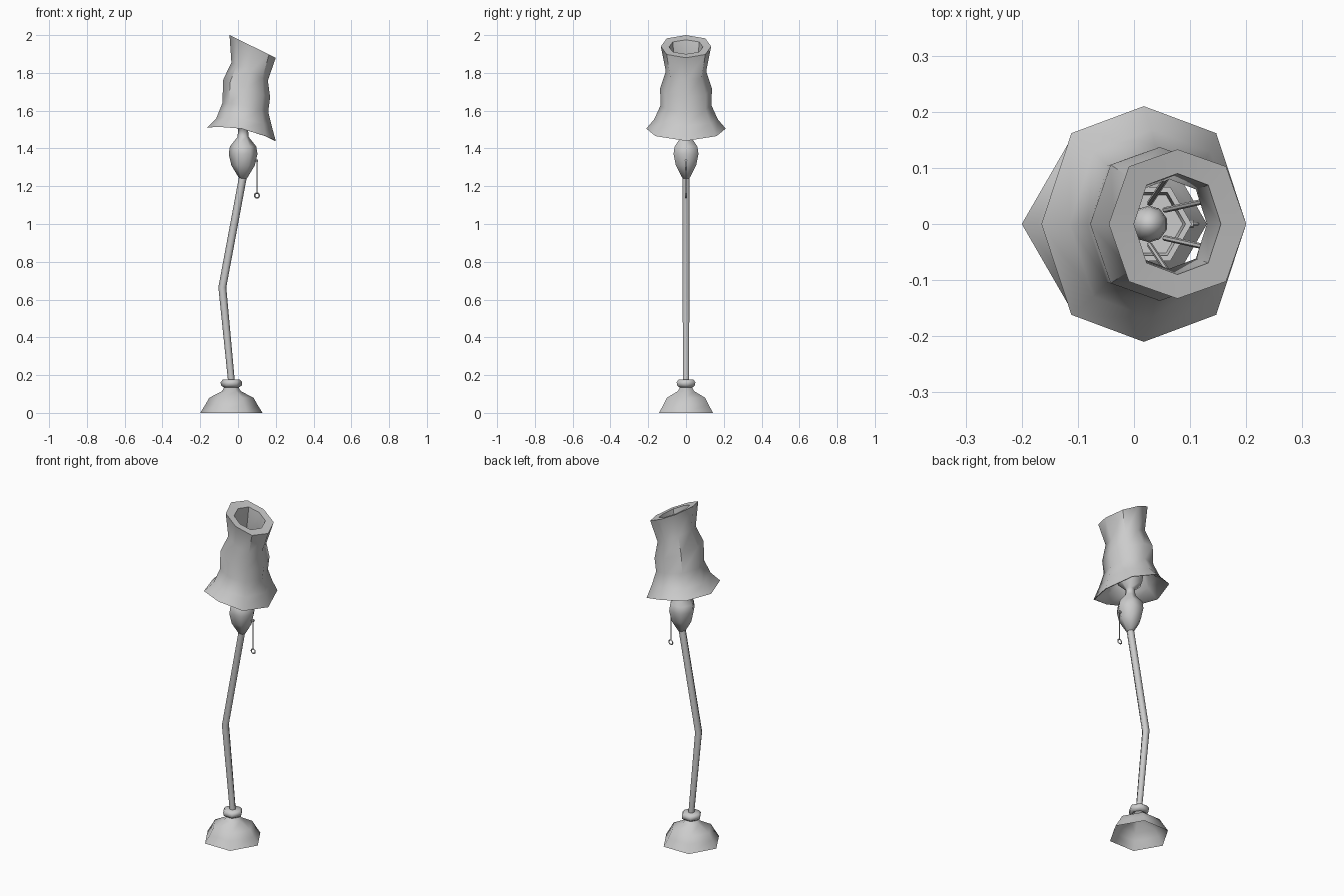
import bpy, bmesh, math
from mathutils import Vector

if "Cube" in bpy.data.objects:
    bpy.data.objects.remove(bpy.data.objects["Cube"])


def finish(name, bm, angle=35):
    bmesh.ops.recalc_face_normals(bm, faces=bm.faces)
    me = bpy.data.meshes.new(name)
    bm.to_mesh(me)
    bm.free()
    ob = bpy.data.objects.new(name, me)
    bpy.context.collection.objects.link(ob)
    bpy.ops.object.select_all(action='DESELECT')
    ob.select_set(True)
    bpy.context.view_layer.objects.active = ob
    bpy.ops.object.shade_smooth_by_angle(angle=math.radians(angle))
    return ob


def loft(name, rings, closed=False, caps=(False, False), angle=35):
    """Skin a list of point rings into one surface."""
    bm = bmesh.new()
    vs = [[bm.verts.new(p) for p in r] for r in rings]
    n = len(vs[0])
    pairs = list(zip(vs, vs[1:])) + ([(vs[-1], vs[0])] if closed else [])
    for a, b in pairs:
        for i in range(n):
            j = (i + 1) % n
            bm.faces.new((a[i], a[j], b[j], b[i]))
    if caps[0]:
        bm.faces.new(vs[0])
    if caps[1]:
        bm.faces.new(vs[-1])
    return finish(name, bm, angle)


def hexring(cx, z, r, n=6):
    return [(cx + r * math.cos(2 * math.pi * i / n),
             r * math.sin(2 * math.pi * i / n), z) for i in range(n)]


def shade_ring(xl, zl, xr, zr, hy, sag=0.0):
    """Tilted octagon given by its left and right points and half depth."""
    pts = []
    for i in range(8):
        c, s = math.cos(i * math.pi / 4), math.sin(i * math.pi / 4)
        y = hy * s * (1.09 if i % 2 else 1)
        pts.append(((xl + xr) / 2 + (xr - xl) / 2 * c, y,
                    (zl + zr) / 2 + (zr - zl) / 2 * c + sag * s * s))
    return pts


def rod(name, p, q, r, n=6):
    p, q = Vector(p), Vector(q)
    rot = (q - p).to_track_quat('Z', 'Y')
    ring = [rot @ Vector(v) for v in hexring(0, 0, r, n)]
    return loft(name, [[p + v for v in ring], [q + v for v in ring]], caps=(True, True))


# hollow hexagonal foot and collar
BX = -0.035
loft("base", [hexring(BX, z, r) for z, r in
              [(0, .165), (.045, .137), (.08, .117), (.115, .05), (.14, .035)]],
     caps=(False, True), angle=65)
loft("base_collar", [hexring(BX, z, r) for z, r in
                     [(.135, .04), (.145, .055), (.163, .057), (.176, .046)]],
     caps=(True, True), angle=65)

# bent pole
loft("pole", [hexring(-.035, .17, .018), hexring(-.083, .665, .021), hexring(.028, 1.26, .021)],
     caps=(True, True), angle=65)

# turned body that opens into a cup
SX = 0.027
loft("lamp_body", [hexring(SX, z, r, 6) for z, r in
                   [(1.24, .02), (1.31, .062), (1.37, .076), (1.41, .07), (1.46, .03),
                    (1.50, .026), (1.54, .07), (1.58, .076), (1.58, .065), (1.55, .06)]],
     caps=(True, True), angle=65)

# bulb with socket
loft("bulb_socket", [hexring(SX, 1.55, .033), hexring(SX, 1.63, .033)], caps=(True, True))
bm = bmesh.new()
bmesh.ops.create_uvsphere(bm, u_segments=10, v_segments=8, radius=.033)
bmesh.ops.scale(bm, verts=bm.verts, vec=(1, 1, 1.5))
bmesh.ops.translate(bm, verts=bm.verts, vec=(SX, 0, 1.66))
finish("bulb", bm, 80)

# tilted shade: outer wall upward, thick rim, inner wall downward
loft("shade", [
    shade_ring(-.165, 1.51, .20, 1.44, .21, .03),
    shade_ring(-.115, 1.56, .178, 1.52, .168, .015),
    shade_ring(-.083, 1.64, .16, 1.595, .135, .01),
    shade_ring(-.078, 1.765, .17, 1.67, .137),
    shade_ring(-.035, 1.855, .158, 1.76, .107),
    shade_ring(-.045, 2.0, .20, 1.88, .133),
    shade_ring(.0, 1.975, .155, 1.90, .09),
    shade_ring(-.005, 1.85, .13, 1.77, .08),
    shade_ring(-.048, 1.76, .14, 1.68, .108),
    shade_ring(-.055, 1.645, .135, 1.60, .108, .01),
    shade_ring(-.10, 1.555, .165, 1.515, .15, .015),
    shade_ring(-.16, 1.51, .195, 1.44, .205, .03)], closed=True, angle=50)

# struts from the bulb holder to the shade wall
for s in (1, -1):
    side = "left" if s > 0 else "right"
    rod("strut_front_" + side, (.055, s * .025, 1.60), (.145, s * .045, 1.80), .005)
    rod("strut_mid_" + side, (.028, s * .037, 1.60), (.06, s * .085, 1.82), .005)
    rod("strut_back_" + side, (.0, s * .025, 1.60), (-.005, s * .04, 1.95), .005)

# pull cord with its stub and ring
rod("cord_stub", (.085, 0, 1.335), (.106, 0, 1.335), .007)
rod("pull_cord", (.1, 0, 1.335), (.1, 0, 1.165), .003)
rings = []
for i in range(10):
    a = 2 * math.pi * i / 10
    rings.append([(.1 + (.013 + .004 * math.cos(b)) * math.cos(a), .004 * math.sin(b),
                   1.151 + (.013 + .004 * math.cos(b)) * math.sin(a))
                  for b in [k * math.pi / 2 for k in range(4)]])
loft("pull_ring", rings, closed=True, angle=60)
